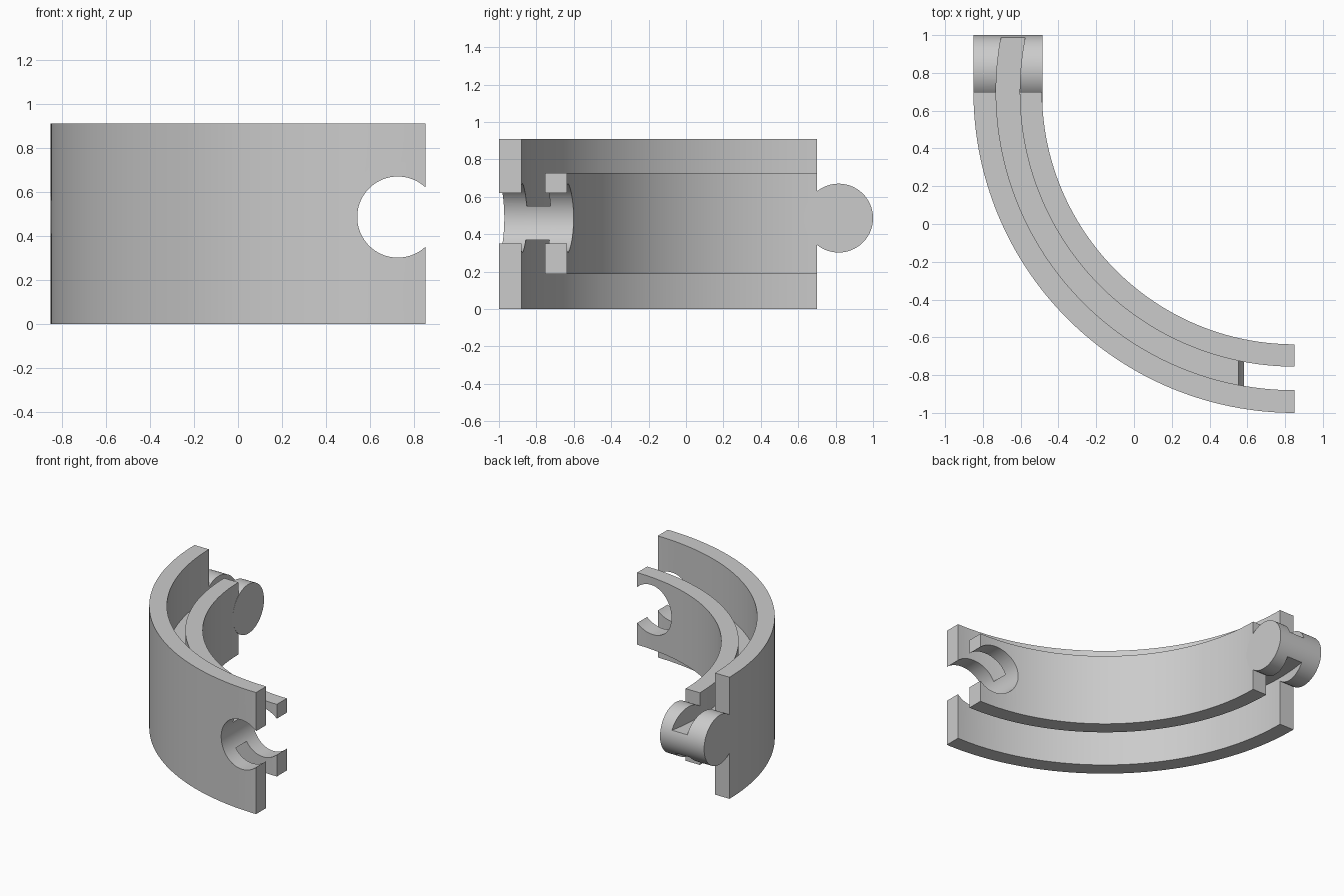
import bpy, bmesh
from math import radians, sin, cos, pi
from mathutils import Matrix, Vector

cube = bpy.data.objects.get("Cube")
if cube:
    bpy.data.objects.remove(cube, do_unlink=True)

# Ring centre, the radii of the two walls, and the shared hinge size
CX, CY = 0.85, 0.70
OUTER, OUTER_IN, INNER_OUT, INNER = 1.70, 1.58, 1.455, 1.337
HEIGHT = 0.91
PIN_R, PIN_Z = 0.184, 0.486
RIB_LOW, RIB_TOP = 0.37, 0.55

grey = bpy.data.materials.new("plain grey")
grey.use_nodes = True
colour = (0.6, 0.6, 0.6, 1)
grey.diffuse_color = colour
grey.node_tree.nodes["Principled BSDF"].inputs["Base Color"].default_value = colour


def make_object(name, bm):
    bmesh.ops.recalc_face_normals(bm, faces=bm.faces)
    mesh = bpy.data.meshes.new(name)
    bm.to_mesh(mesh)
    bm.free()
    mesh.materials.append(grey)
    obj = bpy.data.objects.new(name, mesh)
    bpy.context.collection.objects.link(obj)
    return obj


def arc_band(name, r_in, r_out, low, top, start=180, end=270, steps=64):
    """Rectangular section swept along an arc about the ring centre."""
    bm = bmesh.new()
    rows = []
    for i in range(steps + 1):
        a = radians(start + (end - start) * i / steps)
        rows.append([bm.verts.new((CX + r * cos(a), CY + r * sin(a), z))
                     for r, z in ((r_in, low), (r_out, low), (r_out, top), (r_in, top))])
    for a, b in zip(rows, rows[1:]):
        for k in range(4):
            n = (k + 1) % 4
            bm.faces.new((a[k], a[n], b[n], b[k]))
    bm.faces.new(rows[0])
    bm.faces.new(rows[-1][::-1])
    return make_object(name, bm)


def cylinder(name, centre, axis, length):
    bm = bmesh.new()
    turn = Matrix.Rotation(pi / 2, 4, axis)
    bmesh.ops.create_cone(bm, cap_ends=True, segments=96, radius1=PIN_R, radius2=PIN_R,
                          depth=length, matrix=Matrix.Translation(Vector(centre)) @ turn)
    return make_object(name, bm)


def boolean(obj, tool, operation):
    mod = obj.modifiers.new("cut", 'BOOLEAN')
    mod.object = tool
    mod.operation = operation
    mod.solver = 'EXACT'
    bpy.context.view_layer.objects.active = obj
    bpy.ops.object.modifier_apply(modifier=mod.name)


# Two concentric walls joined by a narrow rib
outer_wall = arc_band("outer_wall", OUTER_IN, OUTER, 0, HEIGHT)
inner_wall = arc_band("inner_wall", INNER, INNER_OUT, 0.188, 0.728)
rib = arc_band("connecting_rib", INNER_OUT, OUTER_IN, RIB_LOW, RIB_TOP)

# Open round socket through the front end
socket = cylinder("socket_cutter", (0.725, -0.8, PIN_Z), 'X', 1.0)
for part in (outer_wall, inner_wall, rib):
    boolean(part, socket, 'DIFFERENCE')

# Grooved hinge pin at the back end, with the rib running on as its neck
pin = cylinder("hinge_pin", (-0.6675, 0.816, PIN_Z), 'Y', 0.365)
neck = arc_band("pin_neck", INNER_OUT, OUTER_IN, RIB_LOW, RIB_TOP, 165, 180, 12)
boolean(neck, pin, 'INTERSECT')
groove = arc_band("groove_cutter", INNER_OUT, OUTER_IN, 0, HEIGHT, 160, 200, 32)
boolean(pin, groove, 'DIFFERENCE')

for cutter in (socket, groove):
    bpy.data.objects.remove(cutter, do_unlink=True)

# Smooth curved faces, crisp edges
bpy.ops.object.select_all(action='DESELECT')
for part in (outer_wall, inner_wall, rib, pin, neck):
    part.select_set(True)
bpy.context.view_layer.objects.active = outer_wall
bpy.ops.object.shade_smooth_by_angle(angle=radians(30))
